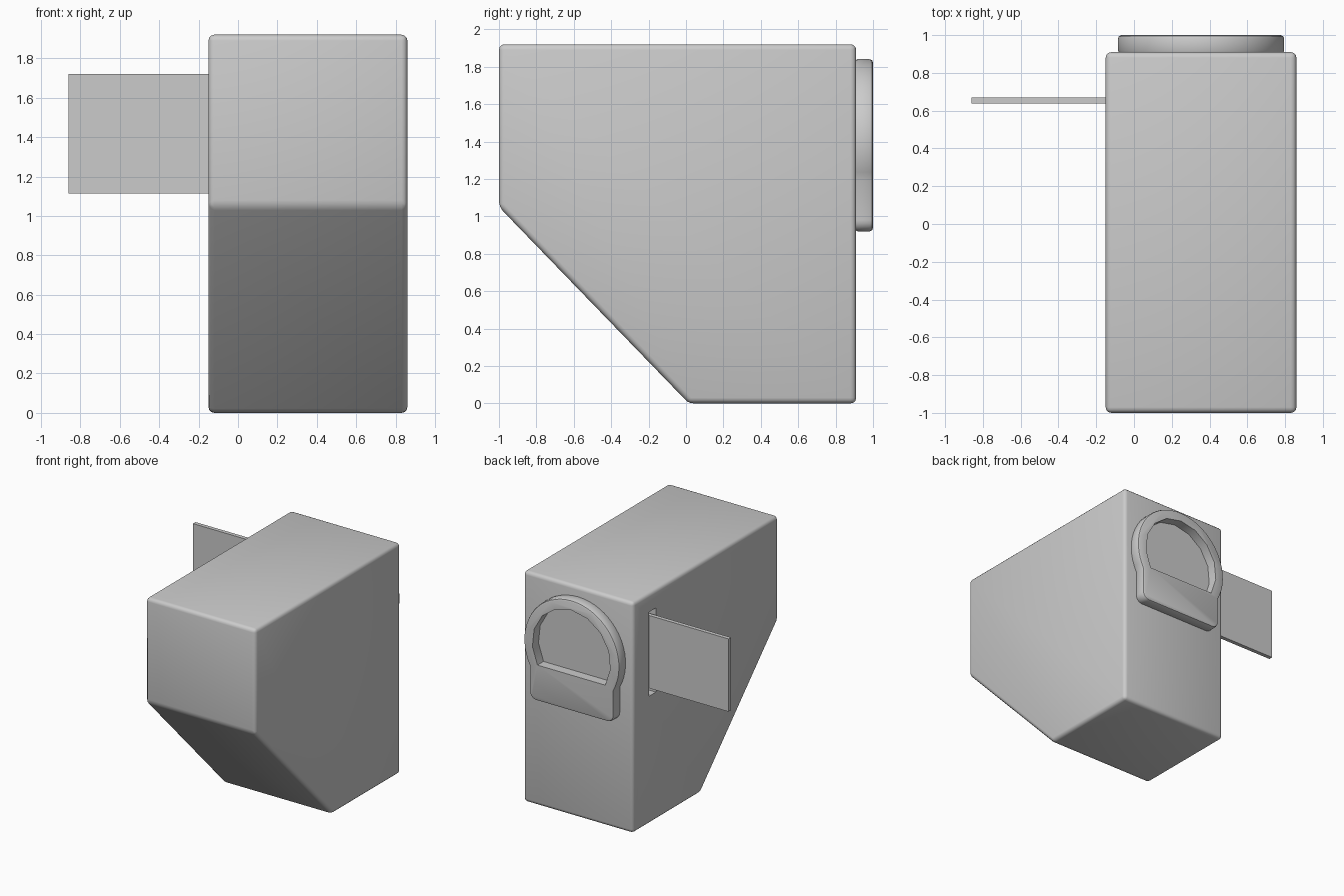
import bpy, bmesh
from math import sin, cos, asin, pi
from mathutils import Vector

if "Cube" in bpy.data.objects:
    bpy.data.objects.remove(bpy.data.objects["Cube"])


def prism(name, pts, offset):
    """Extrude a flat outline along an offset vector."""
    bm = bmesh.new()
    face = bm.faces.new([bm.verts.new(p) for p in pts])
    ext = bmesh.ops.extrude_face_region(bm, geom=[face])
    moved = [g for g in ext["geom"] if isinstance(g, bmesh.types.BMVert)]
    bmesh.ops.translate(bm, verts=moved, vec=Vector(offset))
    bmesh.ops.recalc_face_normals(bm, faces=bm.faces)
    mesh = bpy.data.meshes.new(name)
    bm.to_mesh(mesh)
    bm.free()
    obj = bpy.data.objects.new(name, mesh)
    bpy.context.collection.objects.link(obj)
    return obj


def box(name, x0, x1, y0, y1, z0, z1):
    pts = [(x0, y0, z0), (x0, y1, z0), (x0, y1, z1), (x0, y0, z1)]
    return prism(name, pts, (x1 - x0, 0, 0))


def bevel(obj, width, segments, angle):
    m = obj.modifiers.new("Bevel", 'BEVEL')
    m.width, m.segments = width, segments
    m.limit_method, m.angle_limit = 'ANGLE', angle


def cut(obj, cutter):
    cutter.hide_render = True
    cutter.display_type = 'WIRE'
    m = obj.modifiers.new("Cut", 'BOOLEAN')
    m.object, m.operation, m.solver = cutter, 'DIFFERENCE', 'EXACT'


def finish(obj):
    """Apply modifiers, then smooth the rounded edges."""
    bpy.ops.object.select_all(action='DESELECT')
    obj.select_set(True)
    bpy.context.view_layer.objects.active = obj
    for m in list(obj.modifiers):
        bpy.ops.object.modifier_apply(modifier=m.name)
    bpy.ops.object.shade_smooth_by_angle(angle=pi / 6)


def arc(cx, cz, r, a0, a1, n, y):
    return [(cx + r * cos(a0 + (a1 - a0) * i / n), y,
             cz + r * sin(a0 + (a1 - a0) * i / n)) for i in range(n + 1)]


# Body: side profile with a sloped lower front
profile = [(-1, 1.92), (-1, 1.05), (0.015, 0), (0.91, 0), (0.91, 1.92)]
body = prism("body", [(-0.15, y, z) for y, z in profile], (1.01, 0, 0))
bevel(body, 0.03, 3, 0.5)

# Slot in the left side
slot = box("slot_cutter", -0.3, -0.03, 0.61, 0.70, 1.065, 1.765)
cut(body, slot)
finish(body)

# Card standing out of the slot
card = box("card", -0.86, -0.02, 0.637, 0.67, 1.115, 1.72)

# Back bezel: round top over a narrower rounded foot
CX, CZ, R = 0.355, 1.40, 0.44
low = asin(0.21 / R)
half = R * cos(low)
c = 0.06
outline = arc(CX, CZ, R, -low, pi + low, 36, 0.90)
outline += arc(CX - half + c, 0.92 + c, c, pi, 1.5 * pi, 5, 0.90)
outline += arc(CX + half - c, 0.92 + c, c, 1.5 * pi, 2 * pi, 5, 0.90)
bezel = prism("back_bezel", outline, (0, 0.10, 0))
bevel(bezel, 0.018, 2, 0.9)

# D-shaped window in the bezel
window = prism("window_cutter",
               arc(CX, CZ, 0.36, -pi / 6, pi + pi / 6, 10, 0.92), (0, 0.2, 0))
cut(bezel, window)
finish(bezel)

for helper in (slot, window):
    bpy.data.objects.remove(helper)
